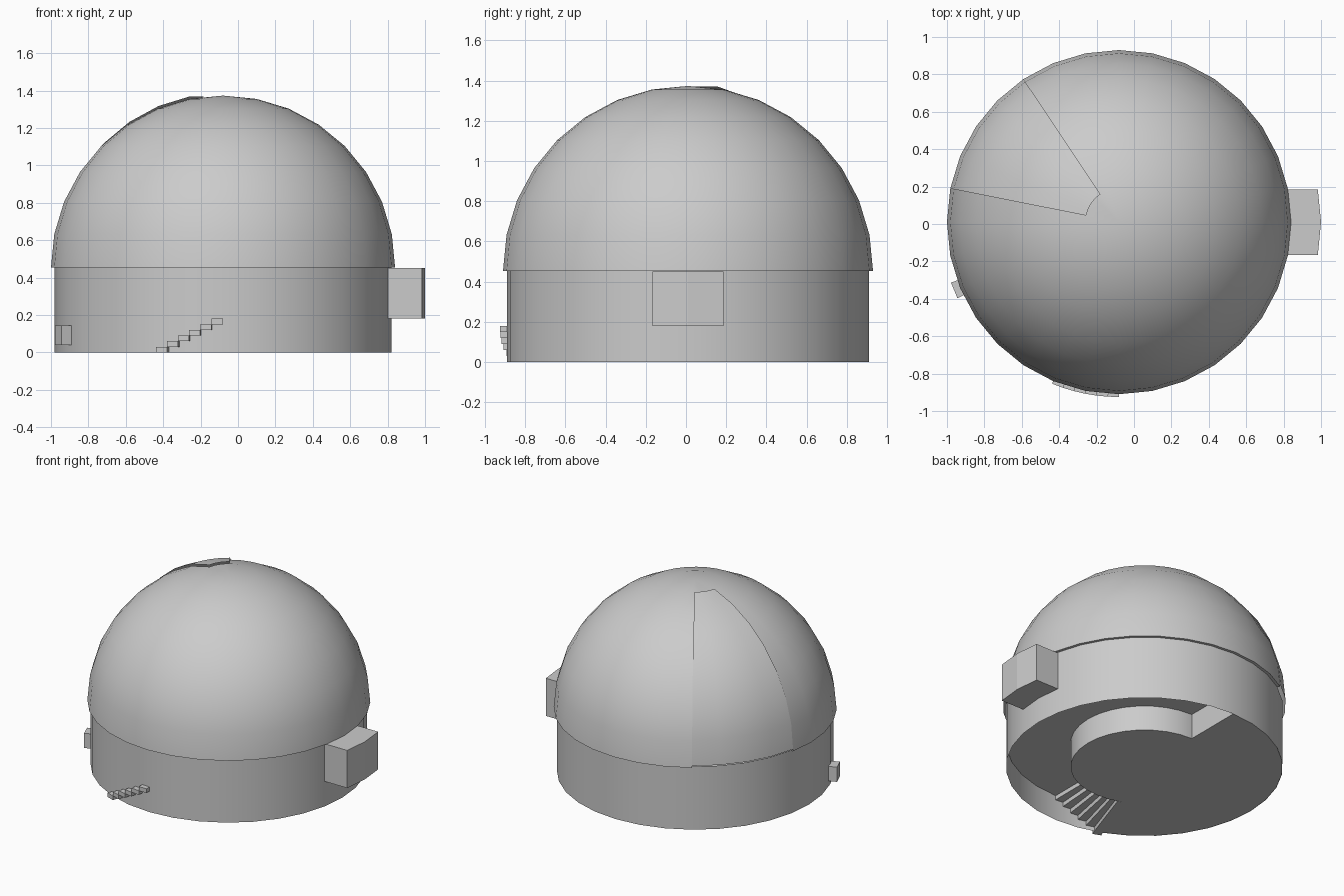
import bpy, bmesh, math

if "Cube" in bpy.data.objects:
    bpy.data.objects.remove(bpy.data.objects["Cube"])

CX, CY = -0.08, 0.01          # axis of the building
N = 32                        # sides of drum and dome
STEP = 360 / N
R_WALL, R_DOME, R_HUB = 0.90, 0.92, 0.48
Z_WALL, Z_FLOOR = 0.453, 0.18


def polar(r, deg, z):
    a = math.radians(deg)
    return (CX + r * math.cos(a), CY + r * math.sin(a), z)


def finish(name, bm, smooth=True, recalc=True):
    bmesh.ops.remove_doubles(bm, verts=bm.verts, dist=1e-5)
    if recalc:
        bmesh.ops.recalc_face_normals(bm, faces=bm.faces)
    me = bpy.data.meshes.new(name)
    bm.to_mesh(me)
    bm.free()
    ob = bpy.data.objects.new(name, me)
    bpy.context.collection.objects.link(ob)
    if smooth:
        bpy.ops.object.select_all(action='DESELECT')
        ob.select_set(True)
        bpy.context.view_layer.objects.active = ob
        bpy.ops.object.shade_smooth_by_angle(angle=math.radians(30))
    return ob


def prism(name, pts, z0, z1, smooth=True):
    """Upright solid over a plan outline."""
    bm = bmesh.new()
    base = bm.faces.new([bm.verts.new((x, y, z0)) for x, y in pts])
    res = bmesh.ops.extrude_face_region(bm, geom=[base], use_keep_orig=True)
    for v in res['geom']:
        if isinstance(v, bmesh.types.BMVert):
            v.co.z = z1
    return finish(name, bm, smooth)


def sector(r0, r1, a0, a1, n):
    """Plan outline of a ring sector."""
    angs = [a0 + (a1 - a0) * i / n for i in range(n + 1)]
    return [polar(r1, a, 0)[:2] for a in angs] + \
           [polar(r0, a, 0)[:2] for a in reversed(angs)]


def revolve(name, profile, keep, dz=0.0):
    """Open sheet turned round the axis; keep(column, row) picks the faces."""
    bm = bmesh.new()
    for i in range(N):
        for j, ((ra, za), (rb, zb)) in enumerate(zip(profile, profile[1:])):
            if not keep(i, j):
                continue
            a, b = i * STEP, (i + 1) * STEP
            cs = [polar(ra, a, za + dz), polar(ra, b, za + dz),
                  polar(rb, b, zb + dz), polar(rb, a, zb + dz)]
            if rb < 1e-6:
                cs.pop()
            bm.faces.new([bm.verts.new(c) for c in cs])
    return finish(name, bm, recalc=False)


# Drum wall
revolve("drum_wall", [(R_WALL, 0), (R_WALL, Z_WALL)], lambda i, j: True)

# Dome with a narrow lower lip; the slit is left open
arc = [(R_DOME * math.cos(math.radians(STEP * k)),
        Z_WALL + R_DOME * math.sin(math.radians(STEP * k))) for k in range(8)]
arc.append((0.0, Z_WALL + R_DOME))


def in_slit(i):
    return 11 <= i < 15


revolve("dome", [(R_WALL, Z_WALL)] + arc,
        lambda i, j: not (in_slit(i) and j < 8))

# Shutter over the slit, lifted slightly
revolve("dome_shutter", arc[:8], lambda i, j: in_slit(i), dz=0.014)

# Ground storey: hub, solid half, raised passage floor
prism("hub", [polar(R_HUB, i * STEP, 0)[:2] for i in range(N)], 0, Z_FLOOR)
prism("lower_floor", sector(R_HUB, R_WALL - 0.002, 90, 247.5, 14), 0, Z_FLOOR)
prism("passage_floor", sector(R_HUB, R_WALL - 0.002, 270, 450, 16),
      Z_FLOOR, Z_FLOOR + 0.02)

# Curved flight of steps, ends showing through the wall
for s in range(6):
    a = 247.5 + 3.75 * s
    prism(f"step_{s + 1}", sector(R_HUB, 0.935, a, a + 3.75, 1),
          0.03 * s, 0.03 * (s + 1), False)

# Entrance bay pushed straight out of two wall facets
edge = [polar(R_WALL, a, 0)[:2] for a in (-STEP, 0, STEP)]
outer = [(x + 0.18, y) for x, y in edge]
prism("entrance_bay", outer + edge[::-1], Z_FLOOR, Z_WALL - 0.003, False)

# Small wall box
prism("wall_box", sector(0.87, 0.955, 199.8, 205.2, 1), 0.04, 0.145, False)
